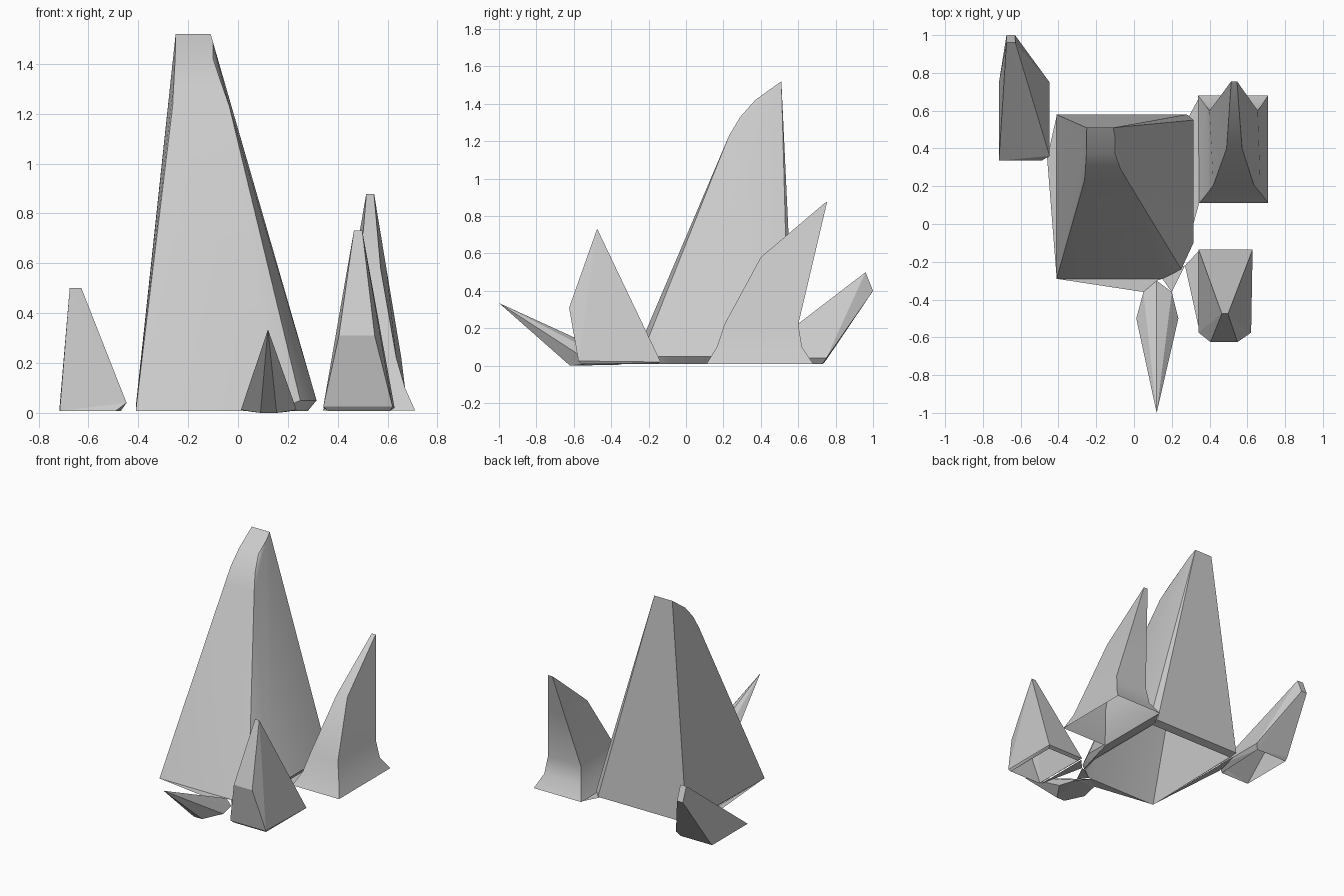
import bpy, bmesh, math

if "Cube" in bpy.data.objects:
    bpy.data.objects.remove(bpy.data.objects["Cube"])


def finish(name, bm, hollow=True, smooth=False):
    """Make the object; hollow stones have no floor."""
    bmesh.ops.recalc_face_normals(bm, faces=bm.faces)
    if hollow:
        bm.normal_update()
        floor = [f for f in bm.faces
                 if f.normal.z < -.95 and f.calc_center_median().z < .03]
        bmesh.ops.delete(bm, geom=floor, context='FACES')
    mesh = bpy.data.meshes.new(name)
    bm.to_mesh(mesh)
    bm.free()
    ob = bpy.data.objects.new(name, mesh)
    bpy.context.collection.objects.link(ob)
    if smooth:
        bpy.ops.object.select_all(action='DESELECT')
        ob.select_set(True)
        bpy.context.view_layer.objects.active = ob
        bpy.ops.object.shade_smooth_by_angle(angle=math.radians(30))
    return ob


def hull(name, points, **options):
    """Faceted convex stone around a few corner points."""
    bm = bmesh.new()
    for p in points:
        bm.verts.new(p)
    bmesh.ops.convex_hull(bm, input=bm.verts[:])
    for v in [v for v in bm.verts if not v.link_faces]:
        bm.verts.remove(v)
    bmesh.ops.dissolve_limit(bm, angle_limit=math.radians(1),
                             verts=bm.verts[:], edges=bm.edges[:])
    return finish(name, bm, **options)


def row(x0, x1, y, z):
    return [(x0, y, z), (x1, y, z)]


def loft(name, rings, **options):
    """Stack of four-cornered rings: (front row, back row) each."""
    bm = bmesh.new()
    loops = [[bm.verts.new(p) for p in f + b[::-1]] for f, b in rings]
    for a, b in zip(loops, loops[1:]):
        for i in range(4):
            j = (i + 1) % 4
            bm.faces.new((a[i], a[j], b[j], b[i]))
    bm.faces.new(loops[0])
    bm.faces.new(loops[-1])
    return finish(name, bm, **options)


# Tall main crystal, leaning back, with a chamfered right and back foot
hull("main_crystal",
     row(-.41, .15, -.29, .008) + [(.24, -.23, .008), (.28, -.08, .008), (.28, .53, .008)]
     + row(-.4, .26, .53, .008)
     + [(.25, -.24, .05), (.315, -.1, .05), (.315, .55, .05)]
     + row(-.41, .28, .58, .025)
     + row(-.262, -.035, .23, 1.23) + row(-.257, -.07, .29, 1.33)
     + row(-.252, -.1, .37, 1.42) + row(-.25, -.1, .46, 1.485)
     + row(-.25, -.11, .51, 1.52), smooth=True)

# Small crystal at the back left, leaning backwards
hull("back_left_crystal",
     row(-.715, -.49, .335, .008) + row(-.715, -.47, .73, .008)
     + [(-.447, .36, .04), (-.447, .75, .04), (-.715, .75, .03)]
     + row(-.675, -.628, .96, .5) + row(-.675, -.63, 1.0, .4))

# Pointed shard reaching to the front
hull("front_shard",
     row(.05, .2, -.36, .005) + row(.012, .235, -.5, .012)
     + row(.09, .155, -.62, .0) + [(.12, -.3, .015), (.12, -1.0, .335)],
     hollow=False)

# Front right crystal
hull("front_right_crystal",
     row(.36, .61, -.56, .008) + row(.36, .61, -.16, .008)
     + row(.342, .62, -.575, .025) + row(.342, .628, -.135, .02)
     + row(.405, .548, -.625, .31) + row(.465, .498, -.475, .732))

# Back right crystal, flared at the foot and undercut at the back
loft("back_right_crystal", [
    (row(.345, .71, .11, .01), row(.34, .71, .68, .01)),
    (row(.39, .67, .165, .1), row(.385, .67, .62, .1)),
    (row(.42, .635, .205, .22), row(.4, .655, .60, .22)),
    (row(.49, .572, .40, .58), row(.463, .595, .685, .58)),
    (row(.514, .546, .74, .868), row(.514, .546, .755, .878))], smooth=True)

# Thin ground sheets joining the stones
webs = {
    "web_front": [(-.41, -.29), (.05, -.36), (.12, -.3), (.15, -.29)],
    "web_front_right": [(.15, -.29), (.2, -.36), (.27, -.22), (.24, -.23)],
    "web_right_front": [(.27, -.22), (.345, -.56), (.345, -.14)],
    "web_right_back": [(.25, -.23), (.345, .11), (.345, .67), (.28, .55), (.285, -.08)],
    "web_left": [(-.41, -.28), (-.41, .57), (-.46, .35)],
}
for name, outline in webs.items():
    sheet = bmesh.new()
    face = sheet.faces.new([sheet.verts.new((x, y, .01)) for x, y in outline])
    face.normal_update()
    if face.normal.z < 0:
        face.normal_flip()
    mesh = bpy.data.meshes.new(name)
    sheet.to_mesh(mesh)
    sheet.free()
    bpy.context.collection.objects.link(bpy.data.objects.new(name, mesh))
